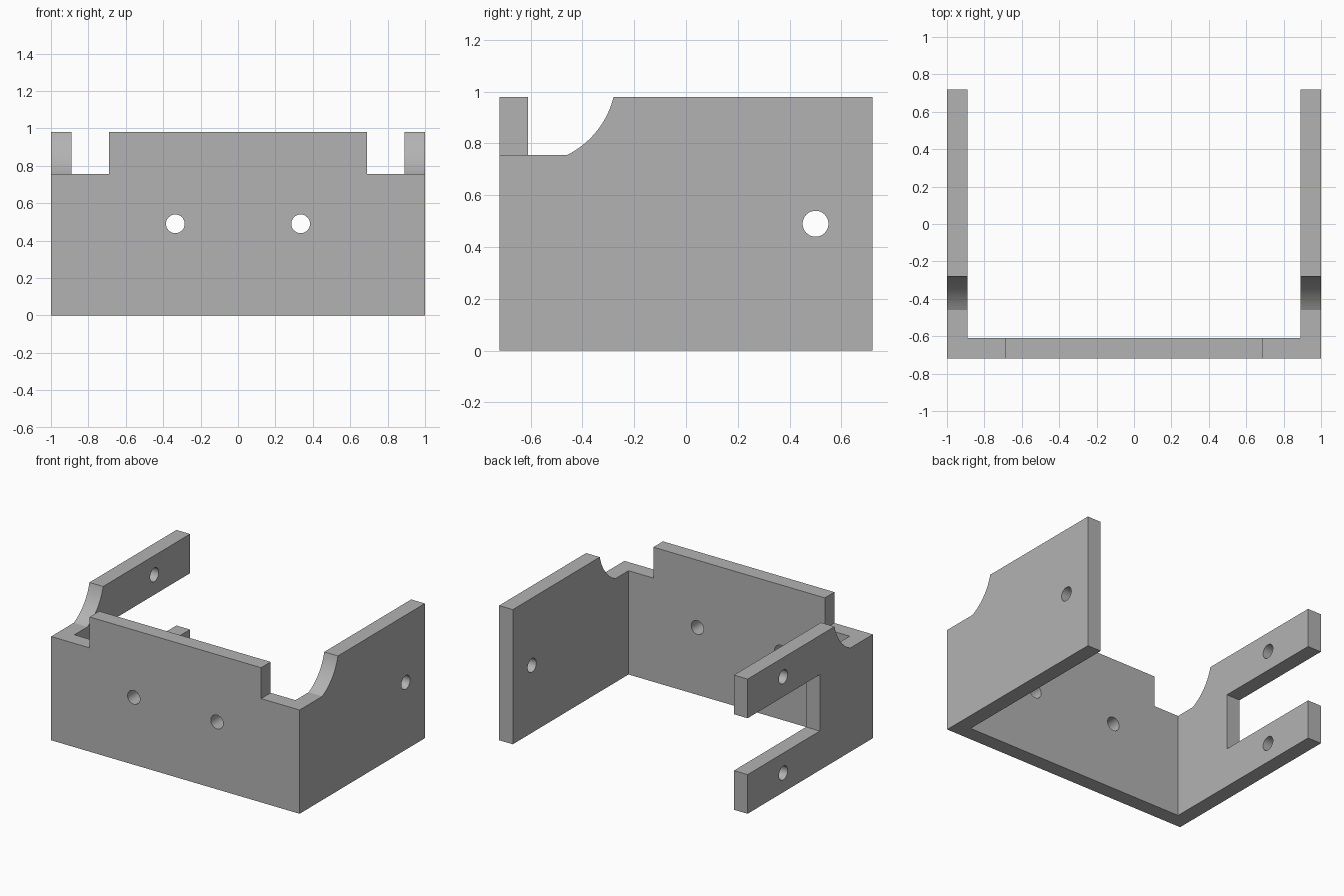
import bpy
import bmesh
from math import pi, cos, sin, acos
from mathutils import Vector

if "Cube" in bpy.data.objects:
    bpy.data.objects.remove(bpy.data.objects["Cube"], do_unlink=True)

W, D, H, T = 1.0, 0.72, 0.98, 0.11   # half width, half depth, height, wall thickness
MID = H / 2
HOLE = 0.05

grey = bpy.data.materials.new("light grey")
grey.use_nodes = True
colour = (0.45, 0.45, 0.45, 1)
grey.diffuse_color = colour
grey.node_tree.nodes["Principled BSDF"].inputs["Base Color"].default_value = colour


def prism(name, points, offset):
    """Extrude a closed outline along an offset into a solid."""
    bm = bmesh.new()
    face = bm.faces.new([bm.verts.new(p) for p in points])
    ext = bmesh.ops.extrude_face_region(bm, geom=[face])["geom"]
    moved = [v for v in ext if isinstance(v, bmesh.types.BMVert)]
    bmesh.ops.translate(bm, verts=moved, vec=Vector(offset))
    bmesh.ops.recalc_face_normals(bm, faces=bm.faces)
    mesh = bpy.data.meshes.new(name)
    bm.to_mesh(mesh)
    bm.free()
    obj = bpy.data.objects.new(name, mesh)
    bpy.context.collection.objects.link(obj)
    mesh.materials.append(grey)
    return obj


def cut(points, offset):
    """Subtract a prism from the bracket."""
    cutter = prism("cutter", points, offset)
    cutter.hide_render = True
    bpy.context.view_layer.objects.active = bracket
    mod = bracket.modifiers.new("cut", 'BOOLEAN')
    mod.operation = 'DIFFERENCE'
    mod.solver = 'EXACT'
    mod.object = cutter
    bpy.ops.object.modifier_apply(modifier=mod.name)
    bpy.data.objects.remove(cutter, do_unlink=True)


def ring(a, b, r=HOLE, n=32):
    return [(a + r * cos(2 * pi * i / n), b + r * sin(2 * pi * i / n)) for i in range(n)]


# U-shaped body: front wall with two side walls
inner = W - T
plan = [(-W, -D), (W, -D), (W, D), (inner, D), (inner, T - D),
        (-inner, T - D), (-inner, D), (-W, D)]
bracket = prism("bracket", [(x, y, 0) for x, y in plan], (0, 0, H))

# Corner notches: flat floor running into a curved rise on the side wall
floor, cy, cz, r = 0.755, T - D, 1.06, 0.34
start = -acos((cz - floor) / r)
arc = [(cy + r * cos(a), cz + r * sin(a))
       for a in [-(pi / 2 + start) * (1 - i / 20) for i in range(21)]]
notch = [(-W, floor)] + arc + [(arc[-1][0], 1.2), (-W, 1.2)]
for side in (-1, 1):
    cut([(side * 0.69, y, z) for y, z in notch], (side * 0.5, 0, 0))

# Two screw holes through the front wall
for x0 in (-0.335, 0.335):
    cut([(x, -W, z) for x, z in ring(x0, MID)], (0, 0.5, 0))

# One hole in the left wall
cut([(0.7, y, z) for y, z in ring(0.5, MID)], (0.5, 0, 0))

# Open slot and a hole in each arm of the right wall
slot = [(-0.11, 0.285), (W, 0.285), (W, H - 0.285), (-0.11, H - 0.285)]
cut([(-0.7, y, z) for y, z in slot], (-0.5, 0, 0))
for z0 in (0.14, H - 0.14):
    cut([(-0.7, y, z) for y, z in ring(0.31, z0)], (-0.5, 0, 0))

# Smooth the holes and arcs, keep the corners sharp
bpy.ops.object.select_all(action='DESELECT')
bracket.select_set(True)
bpy.context.view_layer.objects.active = bracket
bpy.ops.object.shade_smooth_by_angle(angle=pi / 7)
